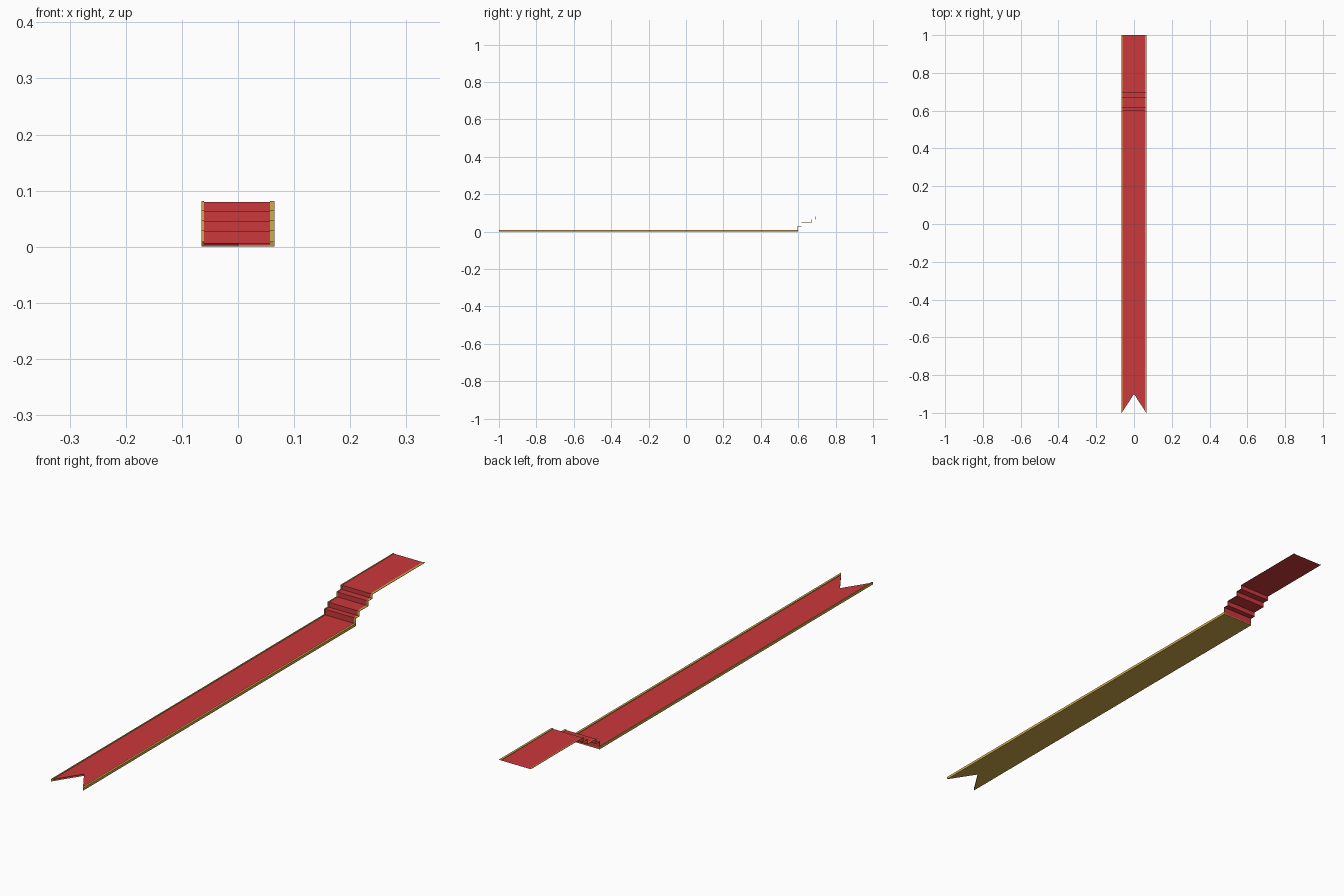
import bpy, bmesh

if "Cube" in bpy.data.objects:
    bpy.data.objects.remove(bpy.data.objects["Cube"])

W = 0.065            # half width
LEFT, RIGHT = -0.061, 0.057   # inner edges of the gold borders
STEP_Y = 0.598       # where the stairs begin


def material(name, color):
    m = bpy.data.materials.new(name)
    m.diffuse_color = color
    m.use_nodes = True
    m.node_tree.nodes["Principled BSDF"].inputs["Base Color"].default_value = m.diffuse_color
    return m


RED = material("red_cloth", (0.60, 0.04, 0.045, 1))
GOLD = material("gold_trim", (0.64, 0.40, 0.07, 1))


def make(name, verts, faces, mat, closed=True):
    me = bpy.data.meshes.new(name)
    me.from_pydata(verts, [], faces)
    if closed:
        bm = bmesh.new()
        bm.from_mesh(me)
        bmesh.ops.recalc_face_normals(bm, faces=bm.faces)
        bm.to_mesh(me)
        bm.free()
    me.materials.append(mat)
    ob = bpy.data.objects.new(name, me)
    bpy.context.collection.objects.link(ob)
    return ob


def front_y(x):
    """Swallowtail front edge: tips at y=-1, notch at y=-0.9."""
    return -0.9 - 0.1 * abs(x) / W


def runner(name, xs, z0, z1, mat):
    """Flat closed strip from the notched front edge back to the stairs."""
    n = len(xs)
    verts = [(x, y, z) for z in (z0, z1) for x in xs
             for y in (front_y(x), STEP_Y)]
    b = 2 * n
    faces = []
    for i in range(n - 1):
        a, c = 2 * i, 2 * i + 2
        faces += [(a, a + 1, c + 1, c), (a + b, c + b, c + 1 + b, a + 1 + b),
                  (a, c, c + b, a + b), (a + 1, a + 1 + b, c + 1 + b, c + 1)]
    e = b - 2
    faces += [(0, b, b + 1, 1), (e, e + 1, e + 1 + b, e + b)]
    make(name, verts, faces, mat)


# Flat runner: gold backing, red cloth, raised gold borders
runner("runner_backing", [-W, 0, W], 0.0, 0.003, GOLD)
runner("runner_cloth", [LEFT, 0, RIGHT], 0.003, 0.007, RED)
runner("runner_border_left", [-W, LEFT], 0.003, 0.0095, GOLD)
runner("runner_border_right", [RIGHT, W], 0.003, 0.0095, GOLD)

# Stair and upper landing profile (y, z)
profile = [(STEP_Y, 0.007)]
z = 0.007
for y, top in ((STEP_Y, 0.028), (0.618, 0.046), (0.670, 0.064), (0.695, 0.080)):
    if y != STEP_Y:
        profile.append((y, z))
    profile.append((y, top))
    z = top
profile.append((1.0, z))

# Thin cloth sheet over the stairs and landing
n = len(profile)
verts = [(x, y, z) for y, z in profile for x in (-W, W)]
faces = [(2 * i, 2 * i + 1, 2 * i + 3, 2 * i + 2) for i in range(n - 1)]
make("stair_cloth", verts, faces, RED, closed=False)


def stair_border(name, x0, x1, d=0.0015):
    """Gold ribbon lying on the cloth, following each riser and tread."""
    outer = [(y - d, z + d) for y, z in profile]
    outer[-1] = (1.0, profile[-1][1] + d)
    verts = []
    for (y, z), (oy, oz) in zip(profile, outer):
        verts += [(x0, y, z), (x1, y, z), (x1, oy, oz), (x0, oy, oz)]
    faces = [(0, 1, 2, 3), tuple(4 * (n - 1) + k for k in range(4))]
    for i in range(n - 1):
        a = 4 * i
        # underside is covered by the cloth sheet, so it is left open
        faces += [(a + k, a + (k + 1) % 4, a + 4 + (k + 1) % 4, a + 4 + k)
                  for k in (1, 2, 3)]
    make(name, verts, faces, GOLD)


stair_border("stair_border_left", -W, LEFT)
stair_border("stair_border_right", RIGHT, W)
